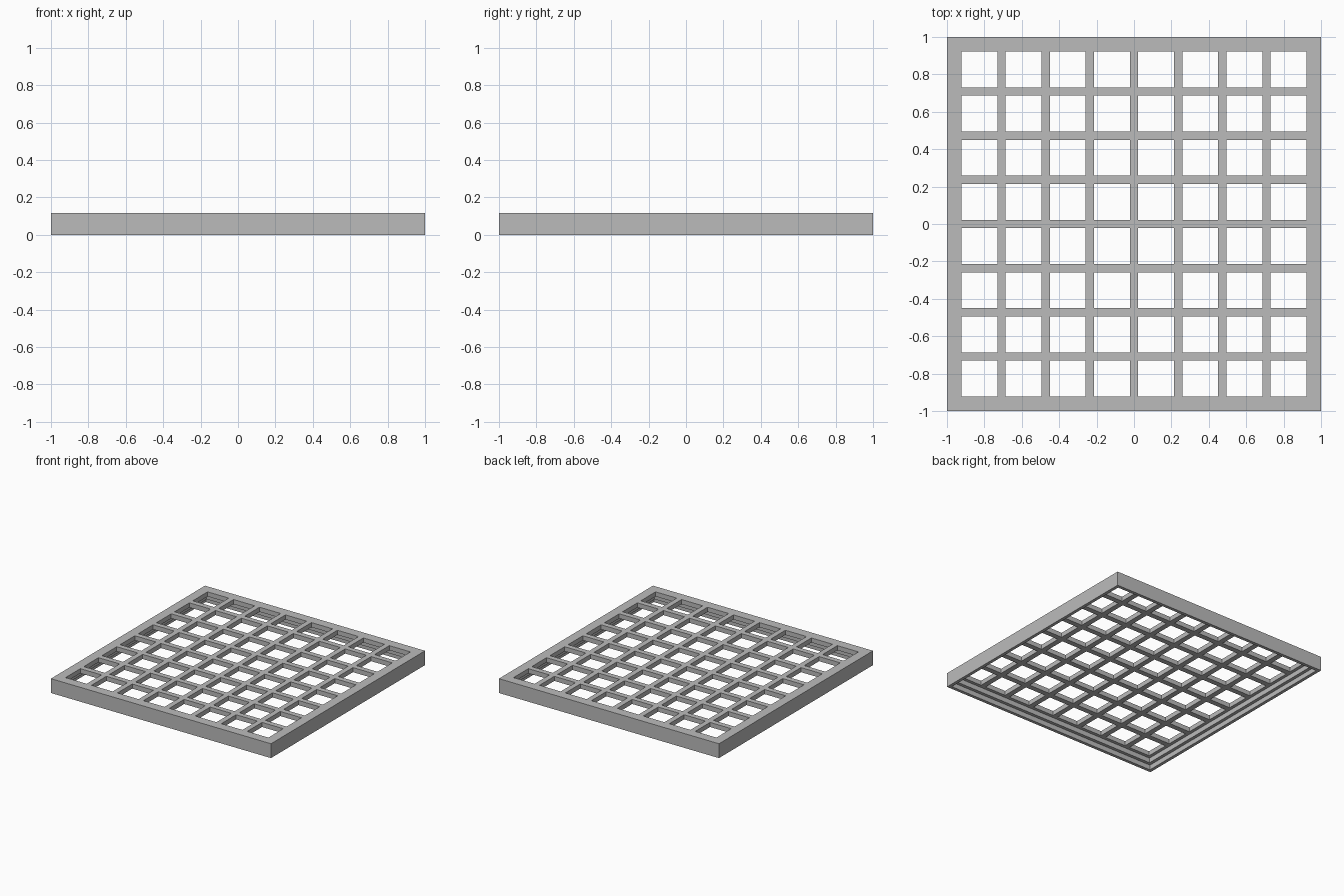
import bpy
import bmesh
from mathutils import Matrix, Vector

if "Cube" in bpy.data.objects:
    bpy.data.objects.remove(bpy.data.objects["Cube"], do_unlink=True)

HEIGHT = 0.118
CELLS = 8
HOLE = 0.192          # width of one square opening
PITCH = 0.236         # spacing of the openings
STEP = 0.026          # width of each step under the rim
LEDGES = (0.04, 0.08)  # heights of the two steps


def boxes(name, items):
    """One mesh object made from (centre, size) boxes."""
    bm = bmesh.new()
    for centre, size in items:
        matrix = Matrix.Translation(centre) @ Matrix.Diagonal((*size, 1))
        bmesh.ops.create_cube(bm, size=1, matrix=matrix)
    mesh = bpy.data.meshes.new(name)
    bm.to_mesh(mesh)
    bm.free()
    obj = bpy.data.objects.new(name, mesh)
    bpy.context.collection.objects.link(obj)
    return obj


def cut(target, cutter):
    """Subtract the cutter from the target and discard it."""
    mod = target.modifiers.new("cut", "BOOLEAN")
    mod.operation = "DIFFERENCE"
    mod.solver = "EXACT"
    mod.object = cutter
    cutter.hide_render = True
    bpy.context.view_layer.objects.active = target
    bpy.ops.object.modifier_apply(modifier=mod.name)
    bpy.data.objects.remove(cutter, do_unlink=True)


# Solid square slab
grate = boxes("grate", [(Vector((0, 0, HEIGHT / 2)), (2, 2, HEIGHT))])

# Stepped recess on the underside, narrowing upward
for i, top in reversed(list(enumerate(LEDGES, 1))):
    width = 2 - 2 * STEP * i
    cut(grate, boxes("recess_cutter", [(Vector((0, 0, top - 0.5)), (width, width, 1))]))

# Square openings
centres = [(i - (CELLS - 1) / 2) * PITCH for i in range(CELLS)]
cut(grate, boxes("opening_cutter",
                 [(Vector((x, y, 0)), (HOLE, HOLE, 1)) for x in centres for y in centres]))

# Plain grey material
grey = bpy.data.materials.new("grey")
grey.use_nodes = True
colour = (0.5, 0.5, 0.5, 1)
grey.diffuse_color = colour
grey.node_tree.nodes["Principled BSDF"].inputs["Base Color"].default_value = colour
grate.data.materials.clear()
grate.data.materials.append(grey)
for poly in grate.data.polygons:
    poly.material_index = 0
